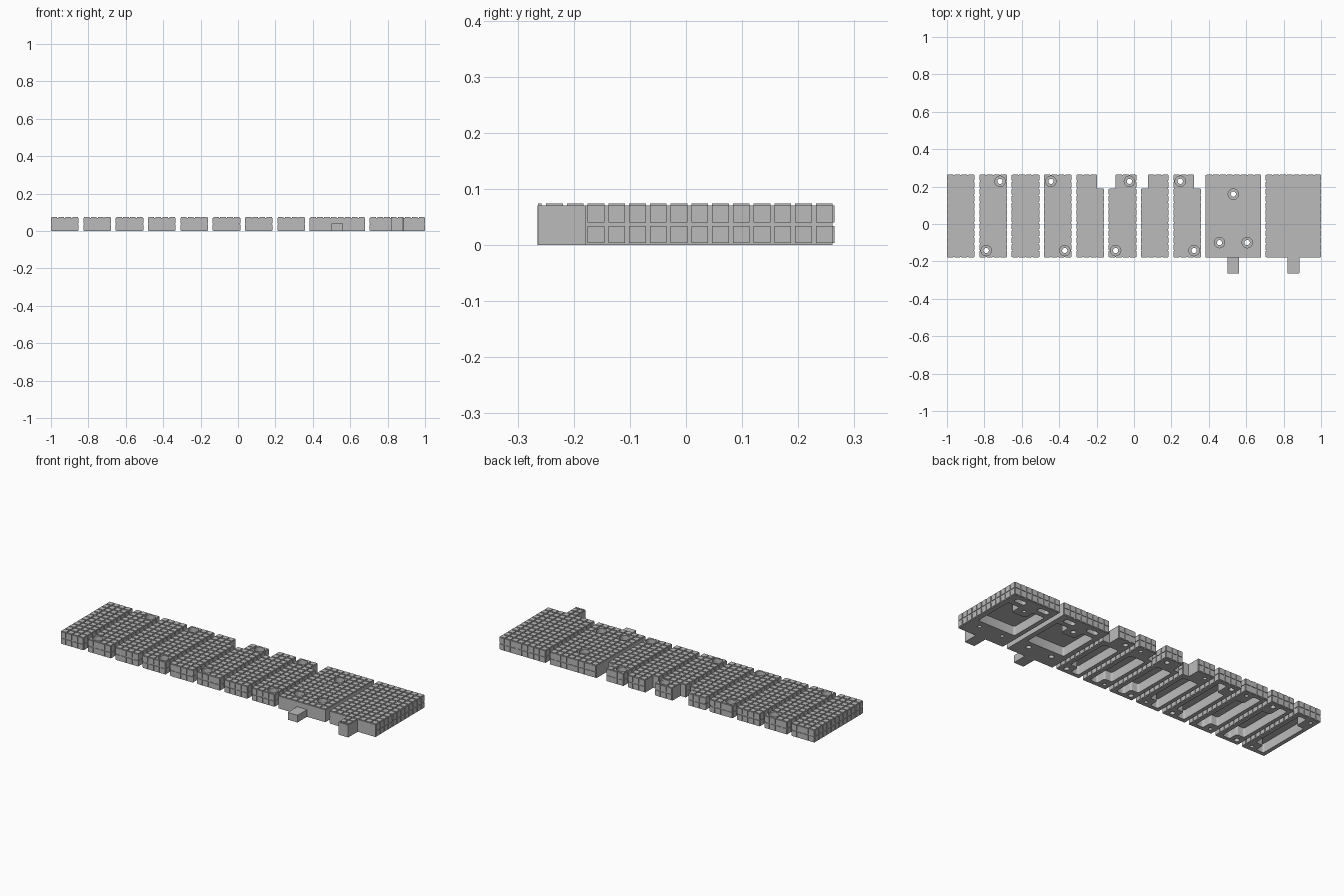
import bpy
import bmesh
from mathutils import Matrix, Vector

CELL = 0.037            # pitch of the raised square grid
ROWS = 12
PAD = CELL - 0.007      # pad width
LIP = 0.0035            # pad thickness
BACK = 0.265
FRONT = BACK - ROWS * CELL
HEIGHT = 2 * CELL
GAP = 0.0249

cube = bpy.data.objects.get("Cube")
if cube:
    bpy.data.objects.remove(cube, do_unlink=True)

grey = bpy.data.materials.new("plain_grey")
grey.use_nodes = True
colour = (0.5, 0.5, 0.5, 1)
grey.diffuse_color = colour
grey.node_tree.nodes["Principled BSDF"].inputs["Base Color"].default_value = colour


def finish(bm, name):
    bmesh.ops.recalc_face_normals(bm, faces=bm.faces)
    mesh = bpy.data.meshes.new(name)
    bm.to_mesh(mesh)
    bm.free()
    mesh.materials.append(grey)
    obj = bpy.data.objects.new(name, mesh)
    bpy.context.collection.objects.link(obj)
    return obj


def add_box(bm, centre, size):
    matrix = Matrix.Translation(centre) @ Matrix.Diagonal((*size, 1))
    return bmesh.ops.create_cube(bm, size=1, matrix=matrix)["verts"]


def prism(name, outline, bottom, top, rounding=0.0):
    """Extrude an outline upward, optionally rounding its upright edges."""
    bm = bmesh.new()
    face = bm.faces.new([bm.verts.new((x, y, bottom)) for x, y in outline])
    made = bmesh.ops.extrude_face_region(bm, geom=[face])["geom"]
    moved = [v for v in made if isinstance(v, bmesh.types.BMVert)]
    bmesh.ops.translate(bm, verts=moved, vec=(0, 0, top - bottom))
    if rounding:
        upright = [e for e in bm.edges if abs(e.verts[0].co.z - e.verts[1].co.z) > 0.001]
        bmesh.ops.bevel(bm, geom=upright, offset=rounding, segments=4,
                        profile=0.5, affect='EDGES')
    return finish(bm, name)


def cylinder(name, x, y, radius, bottom, top):
    bm = bmesh.new()
    bmesh.ops.create_cone(bm, cap_ends=True, segments=24, radius1=radius,
                          radius2=radius, depth=top - bottom,
                          matrix=Matrix.Translation((x, y, (top + bottom) / 2)))
    return finish(bm, name)


def cut(obj, cutters):
    bpy.ops.object.select_all(action='DESELECT')
    bpy.context.view_layer.objects.active = obj
    obj.select_set(True)
    for cutter in cutters:
        cutter.hide_render = True
        mod = obj.modifiers.new("cut", 'BOOLEAN')
        mod.operation = 'DIFFERENCE'
        mod.solver = 'EXACT'
        mod.object = cutter
        bpy.ops.object.modifier_apply(modifier=mod.name)


def build_pads(name, x0, cols, notch, sides, front, tab):
    """Raised squares on the top and on the chosen upright walls."""
    bm = bmesh.new()
    notch_col = {0: None, 1: cols - 1, -1: 0}[notch]
    t = LIP + 0.001
    top_z = HEIGHT - t / 2
    for c in range(cols):
        x = x0 + (c + 0.5) * CELL
        for r in range(ROWS):
            if c == notch_col and r >= ROWS - 2:
                continue
            add_box(bm, (x, FRONT + (r + 0.5) * CELL, top_z), (PAD, PAD, t))
        for level in (0.5, 1.5):
            if c != notch_col:
                add_box(bm, (x, BACK - t / 2, level * CELL), (PAD, t, PAD))
            if front:
                add_box(bm, (x, FRONT + t / 2, level * CELL), (PAD, t, PAD))
    if sides:
        for side in (-1, 1):
            x = x0 + t / 2 if side < 0 else x0 + cols * CELL - t / 2
            for r in range(ROWS - 2 if notch == side else ROWS):
                for level in (0.5, 1.5):
                    add_box(bm, (x, FRONT + (r + 0.5) * CELL, level * CELL), (t, PAD, PAD))
    if tab:
        middle = x0 + cols * CELL / 2
        for side in (-1, 1):
            for r in (0.5, 1.5):
                add_box(bm, (middle + side * 0.016, FRONT - r * CELL, top_z), (0.025, PAD, t))
            add_box(bm, (middle + side * 0.016, FRONT - 2.2 * CELL, top_z), (0.025, 0.006, t))
    return finish(bm, name)


def build_body(name, x0, cols, notch, sides, front):
    left = x0 + (LIP if sides else 0)
    right = x0 + cols * CELL - (LIP if sides else 0)
    near, far = FRONT + (LIP if front else 0), BACK - LIP
    step = BACK - 2 * CELL
    outline = [(left, near), (right, near)]
    if notch > 0:
        inner = x0 + (cols - 1) * CELL
        outline += [(right, step), (inner, step), (inner, far)]
    else:
        outline.append((right, far))
    if notch < 0:
        inner = x0 + CELL
        outline += [(inner, far), (inner, step), (left, step)]
    else:
        outline.append((left, far))
    return prism(name, outline, 0, HEIGHT - LIP)


def pocket_outline(wide, notch, s):
    """Underside pocket in cell units, stepping around the screw posts."""
    if wide:
        return [(-3.2, 3.3), (3.2, 3.3), (3.2, 9.6), (1.2, 9.6),
                (1.2, 8), (-1.2, 8), (-1.2, 9.6), (-3.2, 9.6)]
    end = 9.2 if notch else 11.3
    shape = [(-1.3, 2.2), (0, 2.2), (0, 0.7), (1.3, 0.7), (1.3, 9.2)]
    shape += [(-1.3, 9.2)] if notch else [(0, 9.2), (0, end), (-1.3, end)]
    return [(u * s, v) for u, v in shape]


# Per tile: columns, notch side, side of the rear screw, screws go through
tiles = [(4, 0, -1, False), (4, 0, 1, True), (4, 0, 1, False), (4, 0, -1, True),
         (4, 1, -1, False), (4, -1, 1, True), (4, -1, 1, False), (4, 1, -1, True),
         (8, 0, 1, True), (8, 0, 1, False)]

x0 = -1.0
for number, (cols, notch, s, through) in enumerate(tiles, 1):
    wide = cols == 8
    sides = not (wide and through)
    middle = x0 + cols * CELL / 2

    def place(u, v):
        return middle + u * CELL, FRONT + v * CELL

    body = build_body(f"tile_{number}_body", x0, cols, notch, sides, not wide)
    pads = build_pads(f"tile_{number}_pads", x0, cols, notch, sides, not wide,
                      wide and not through)

    # Pockets and screw holes
    outline = [place(u, v) for u, v in pocket_outline(wide, notch, s)]
    cutters = [prism("pocket_cutter", outline, -0.02, 0.052, 0.011)]
    if wide:
        for u in (-2, 2):
            slot = [place(u + a, b) for a, b in ((-0.9, 10.4), (0.9, 10.4), (0.9, 11.2), (-0.9, 11.2))]
            cutters.append(prism("slot_cutter", slot, -0.02, 0.03, 0.011))
    spots = [(0, 9.15), (-2, 2.15), (2, 2.15)] if wide else [(s, 11), (-s, 1)]
    bores = []
    for u, v in spots:
        x, y = place(u, v)
        cutters.append(cylinder("hole_cutter", x, y, 0.014 if through else 0.01,
                                -0.02, 0.1 if through else 0.05))
        if through:
            bores.append(cylinder("bore_cutter", x, y, 0.028, 0.036, 0.1))
    cut(body, cutters + bores)
    bpy.ops.object.shade_smooth_by_angle(angle=0.6)
    cut(pads, bores)
    for cutter in cutters + bores:
        bpy.data.objects.remove(cutter, do_unlink=True)

    # Front tabs on the wide tiles
    if wide:
        tall = 0.041 if through else HEIGHT - LIP
        bm = bmesh.new()
        near = -0.265
        far = FRONT + 0.004
        add_box(bm, Vector((middle, (near + far) / 2, tall / 2)), (0.063, far - near, tall))
        upright = [e for e in bm.edges
                   if all(v.co.y < FRONT for v in e.verts)
                   and abs(e.verts[0].co.z - e.verts[1].co.z) > 0.01]
        bmesh.ops.bevel(bm, geom=upright, offset=0.004, segments=2, profile=0.5, affect='EDGES')
        finish(bm, f"tile_{number}_front_tab")

    x0 += cols * CELL + GAP
